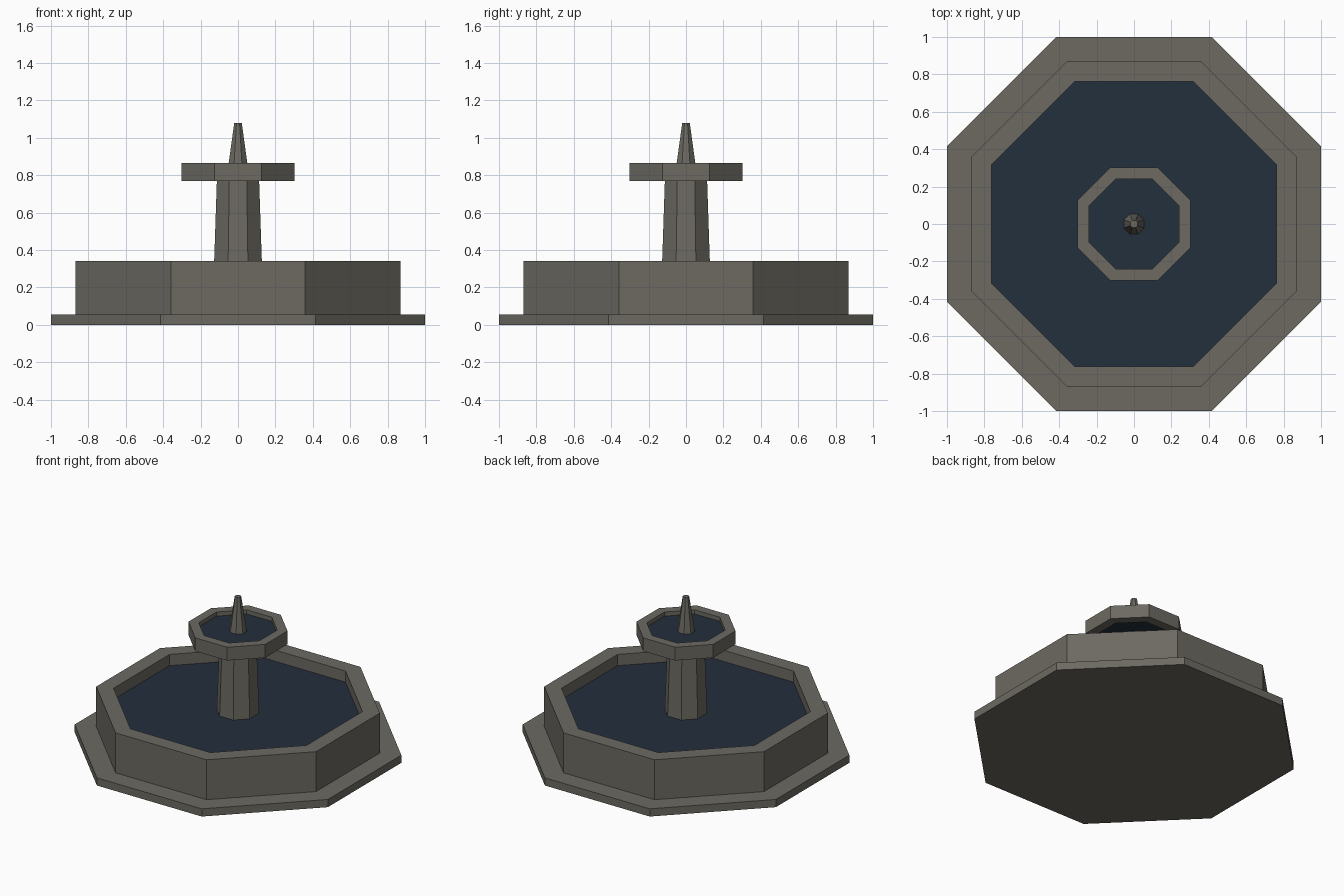
import bpy, bmesh, math

if "Cube" in bpy.data.objects:
    bpy.data.objects.remove(bpy.data.objects["Cube"])

SIDES = 8


def make_material(name, rgb):
    m = bpy.data.materials.new(name)
    m.diffuse_color = (*rgb, 1.0)
    m.use_nodes = True
    m.node_tree.nodes["Principled BSDF"].inputs["Base Color"].default_value = m.diffuse_color
    return m


stone = make_material("grey_stone", (0.15, 0.142, 0.12))
water = make_material("dark_water", (0.017, 0.029, 0.046))


def octagon_lathe(name, profile, material, closed=False, cap_start=False, cap_end=False):
    """Sweep (apothem, z) points around z with eight flat sides facing the axes."""
    bm = bmesh.new()
    rings = []
    for apothem, z in profile:
        r = apothem / math.cos(math.pi / SIDES)
        rings.append([bm.verts.new((r * math.cos((i + 0.5) * math.tau / SIDES),
                                    r * math.sin((i + 0.5) * math.tau / SIDES), z))
                      for i in range(SIDES)])
    pairs = list(zip(rings, rings[1:]))
    if closed:
        pairs.append((rings[-1], rings[0]))
    for a, b in pairs:
        for i in range(SIDES):
            j = (i + 1) % SIDES
            bm.faces.new((a[i], a[j], b[j], b[i]))
    if cap_start:
        bm.faces.new(rings[0][::-1])
    if cap_end:
        bm.faces.new(rings[-1])
    if len(rings) > 1:
        bmesh.ops.recalc_face_normals(bm, faces=bm.faces[:])
    mesh = bpy.data.meshes.new(name)
    bm.to_mesh(mesh)
    bm.free()
    mesh.materials.append(material)
    obj = bpy.data.objects.new(name, mesh)
    bpy.context.collection.objects.link(obj)
    return obj


def solid(name, profile, material):
    return octagon_lathe(name, profile, material, cap_start=True, cap_end=True)


def ring(name, outer, inner, z0, z1):
    return octagon_lathe(name, [(outer, z0), (outer, z1), (inner, z1), (inner, z0)],
                         stone, closed=True)


# Ground step and lower basin
solid("base_step", [(1.0, 0.0), (1.0, 0.055)], stone)
ring("basin_wall", 0.868, 0.762, 0.055, 0.34)
octagon_lathe("basin_water", [(0.762, 0.26)], water, cap_end=True)

# Tapered column
solid("column", [(0.137, 0.055), (0.112, 0.80)], stone)

# Upper bowl with its water
ring("bowl_rim", 0.303, 0.24, 0.77, 0.865)
solid("bowl_water", [(0.24, 0.78), (0.24, 0.835)], water)

# Spout on top
solid("spout", [(0.056, 0.82), (0.02, 1.08)], stone)
